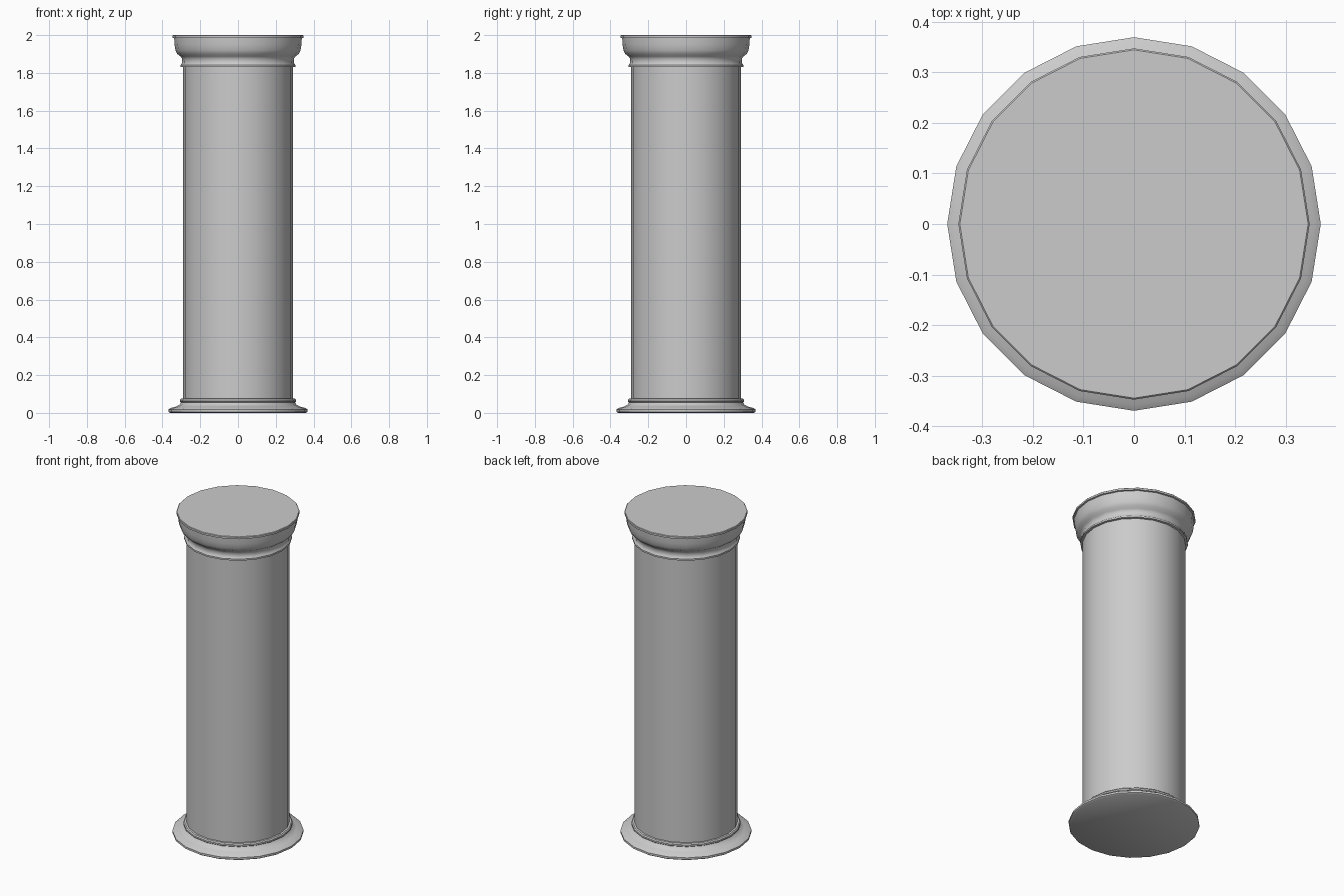
import bpy, bmesh, math

if "Cube" in bpy.data.objects:
    bpy.data.objects.remove(bpy.data.objects["Cube"])

SIDES = 20


def lathe(name, profile, cap_bottom=False, cap_top=False):
    """Revolve (radius, height) points about z with optional end caps."""
    bm = bmesh.new()
    rings = []
    for r, z in profile:
        rings.append([bm.verts.new((r * math.cos(2 * math.pi * i / SIDES),
                                    r * math.sin(2 * math.pi * i / SIDES), z))
                      for i in range(SIDES)])
    for a, b in zip(rings, rings[1:]):
        for i in range(SIDES):
            j = (i + 1) % SIDES
            bm.faces.new((a[i], a[j], b[j], b[i]))
    if cap_bottom:
        bm.faces.new(rings[0][::-1])
    if cap_top:
        bm.faces.new(rings[-1])
    mesh = bpy.data.meshes.new(name)
    bm.to_mesh(mesh)
    bm.free()
    obj = bpy.data.objects.new(name, mesh)
    bpy.context.collection.objects.link(obj)
    bpy.ops.object.select_all(action='DESELECT')
    obj.select_set(True)
    bpy.context.view_layer.objects.active = obj
    bpy.ops.object.shade_smooth_by_angle(angle=math.radians(40))
    return obj


# Base: flat plinth ring, hollow sweep and small collar
lathe("column_base", [
    (0.36, 0.0), (0.369, 0.006), (0.369, 0.018), (0.357, 0.026),
    (0.33, 0.033), (0.31, 0.043), (0.302, 0.055),
    (0.308, 0.06), (0.308, 0.069), (0.302, 0.075), (0.291, 0.076),
], cap_bottom=True)

# Shaft: plain straight drum
lathe("column_shaft", [(0.291, 0.076), (0.291, 1.83)])

# Capital: collar, neck, flared bell and thin top lip
lathe("column_capital", [
    (0.291, 1.83), (0.304, 1.832), (0.304, 1.842), (0.297, 1.85),
    (0.296, 1.875), (0.305, 1.888), (0.321, 1.9), (0.331, 1.92),
    (0.336, 1.95), (0.338, 1.984), (0.347, 1.986), (0.347, 1.997),
    (0.344, 2.0),
], cap_top=True)
